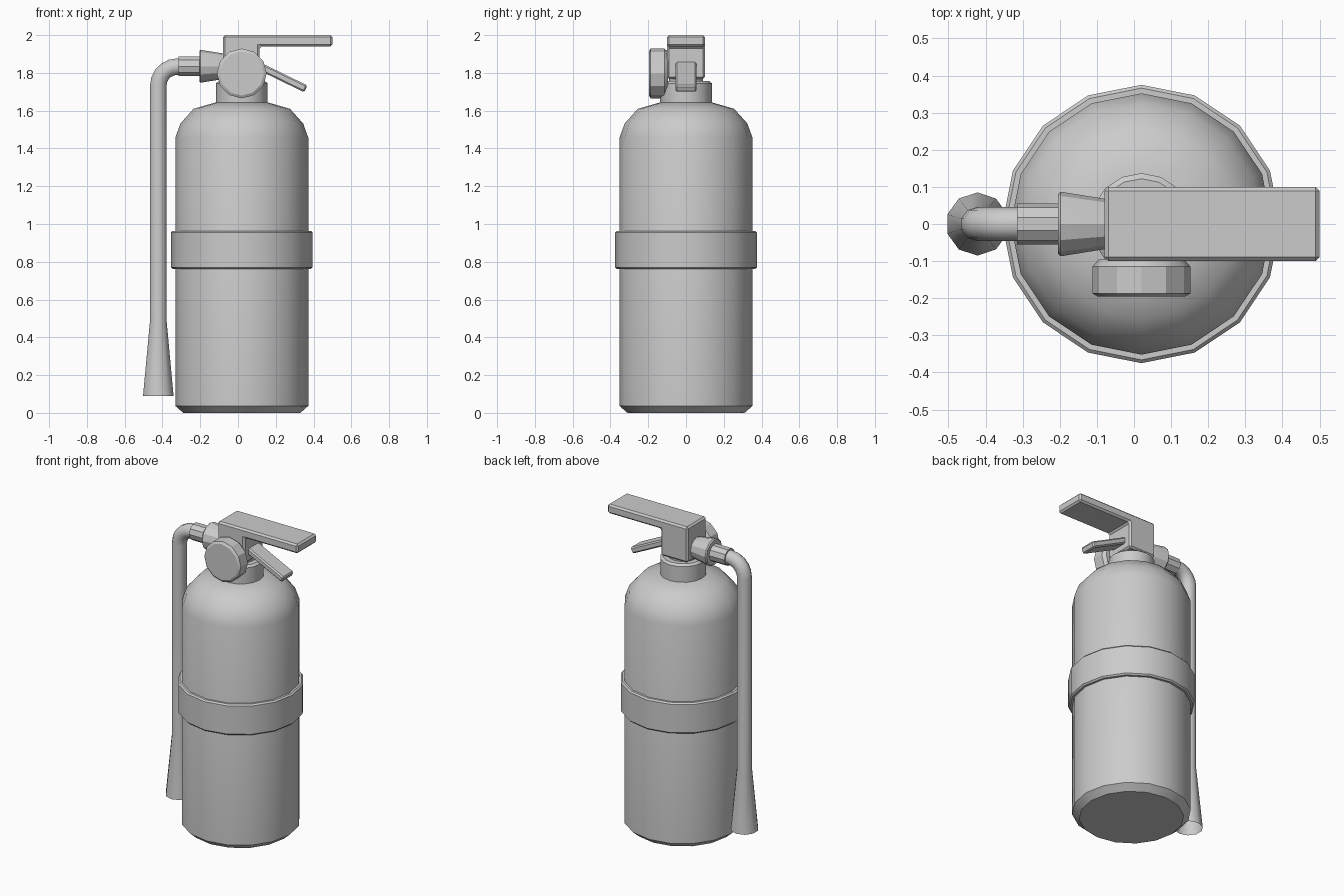
import bpy, bmesh, math
from mathutils import Vector, Matrix

if "Cube" in bpy.data.objects:
    bpy.data.objects.remove(bpy.data.objects["Cube"])

X, Y, Z = Vector((1, 0, 0)), Vector((0, 1, 0)), Vector((0, 0, 1))


def finish(name, bm, angle=None):
    bmesh.ops.recalc_face_normals(bm, faces=bm.faces)
    mesh = bpy.data.meshes.new(name)
    bm.to_mesh(mesh)
    bm.free()
    ob = bpy.data.objects.new(name, mesh)
    bpy.context.collection.objects.link(ob)
    if angle:
        bpy.ops.object.select_all(action='DESELECT')
        ob.select_set(True)
        bpy.context.view_layer.objects.active = ob
        bpy.ops.object.shade_smooth_by_angle(angle=math.radians(angle))
    return ob


def sweep(name, rings, sides, u, angle=29, caps=(True, True)):
    """Skin circular rings given as (centre, direction, radius)."""
    bm = bmesh.new()
    loops = []
    for c, t, r in rings:
        v = t.cross(u)
        loops.append([bm.verts.new(c + r * (u * math.cos(a) + v * math.sin(a)))
                      for a in (2 * math.pi * i / sides for i in range(sides))])
    for a, b in zip(loops, loops[1:]):
        for i in range(sides):
            j = (i + 1) % sides
            bm.faces.new((a[i], a[j], b[j], b[i]))
    for loop, cap in zip((loops[0], loops[-1]), caps):
        if cap:
            bm.faces.new(loop)
    return finish(name, bm, angle)


def lathe(name, base, axis, profile, sides, u, angle=29):
    return sweep(name, [(base + axis * h, axis, r) for r, h in profile], sides, u, angle)


def bevel(ob, width):
    m = ob.modifiers.new("bevel", 'BEVEL')
    m.width, m.segments = width, 1


centre = Vector((0.02, 0, 0))

# tank, strap and neck
lathe("tank", centre, Z, [(0.31, 0), (0.352, 0.037), (0.352, 1.457), (0.325, 1.532),
                          (0.255, 1.61), (0.14, 1.643)], 16, X, 35)
lathe("strap", centre, Z, [(0.34, 0.762), (0.366, 0.762), (0.375, 0.771),
                           (0.375, 0.955), (0.366, 0.964), (0.34, 0.964)], 16, X)
lathe("neck", centre, Z, [(0.137, 1.62), (0.137, 1.745), (0.122, 1.757),
                          (0.09, 1.757), (0.09, 1.80)], 16, X)

# valve block with top handle, an L profile extruded across y
bm = bmesh.new()
outline = [(-0.08, 1.768), (0.115, 1.768), (0.115, 1.94), (0.5, 1.94), (0.5, 2), (-0.08, 2)]
face = bm.faces.new([bm.verts.new((x, -0.1, z)) for x, z in outline])
ext = bmesh.ops.extrude_face_region(bm, geom=[face])
bmesh.ops.translate(bm, vec=(0, 0.2, 0),
                    verts=[v for v in ext["geom"] if isinstance(v, bmesh.types.BMVert)])
bevel(finish("valve_handle", bm), 0.011)

# squeeze lever
bm = bmesh.new()
bmesh.ops.create_cube(bm, size=1, matrix=Matrix.Diagonal((0.34, 0.11, 0.04, 1)))
lever = finish("lever", bm)
lever.location = (0.206, 0, 1.79)
lever.rotation_euler.y = math.radians(26)
bevel(lever, 0.008)

# pressure gauge
lathe("gauge", Vector((0.02, 0, 1.797)), Y,
      [(0.117, -0.196), (0.132, -0.187), (0.132, -0.115), (0.115, -0.095)], 12, Z)

# hose fittings
lathe("hose_socket", Vector((0, 0, 1.835)), X,
      [(0.06, -0.05), (0.068, -0.08), (0.087, -0.198), (0.08, -0.205)], 12, Y)
lathe("hose_ferrule", Vector((0, 0, 1.835)), X, [(0.055, -0.19), (0.055, -0.315)], 10, Y)

# hose with elbow, flaring into the open horn
rings = [(Vector((-0.28, 0, 1.833)), -X, 0.047)]
for k in range(6):
    a = math.pi / 2 * k / 5
    rings.append((Vector((-0.322 - 0.1 * math.sin(a), 0, 1.733 - 0.1 + 0.1 + 0.1 * math.cos(a))),
                  -X * math.cos(a) - Z * math.sin(a), 0.046))
rings += [(Vector((-0.422, 0, 0.49)), -Z, 0.046), (Vector((-0.422, 0, 0.09)), -Z, 0.085)]
sweep("hose_and_horn", rings, 10, Y, 40, (True, False))
